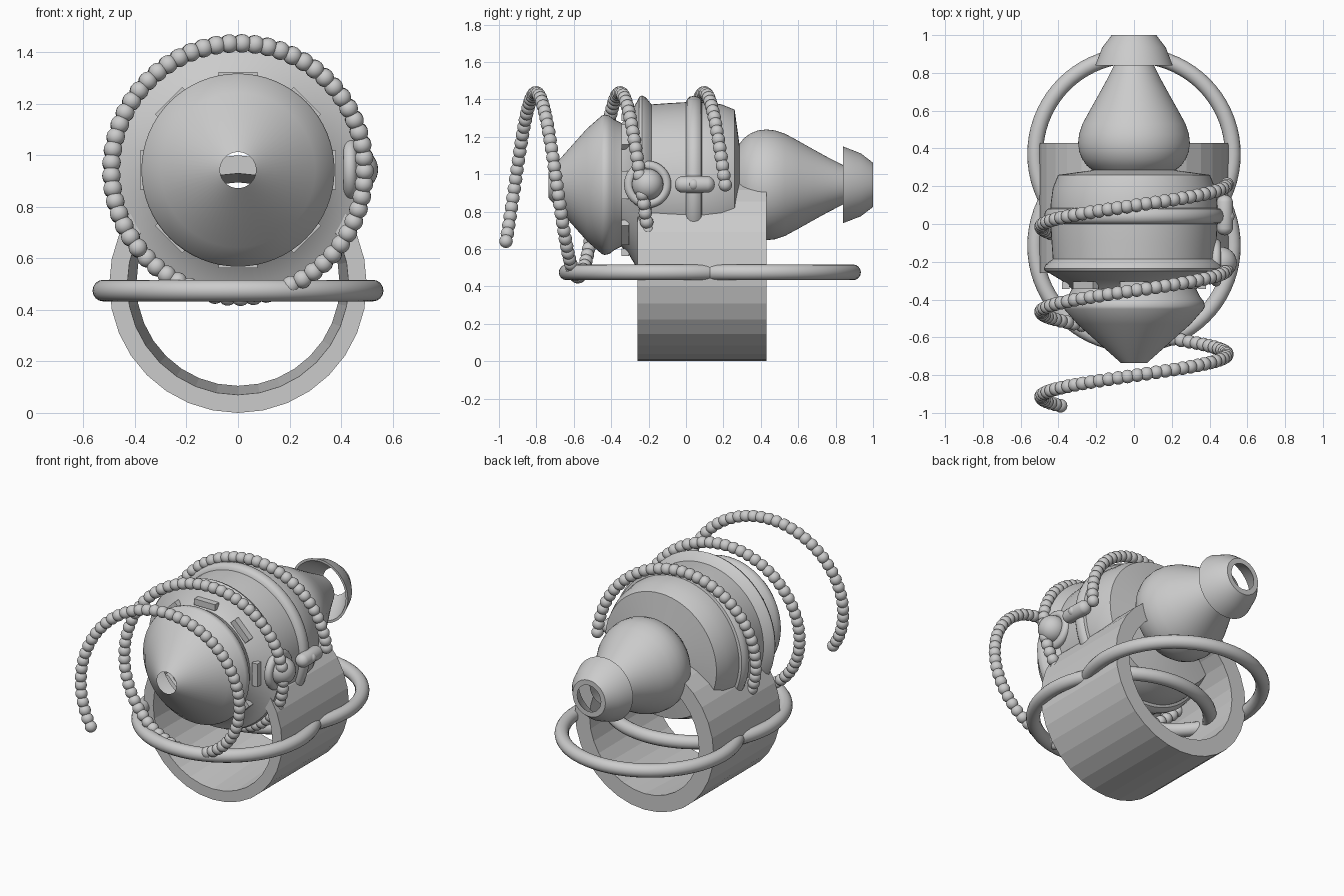
import bpy, bmesh, math
from mathutils import Matrix, Vector

if "Cube" in bpy.data.objects:
    bpy.data.objects.remove(bpy.data.objects["Cube"])

CZ = 0.943  # height of the body axis


def finish(bm, name, smooth=True, angle=35):
    bmesh.ops.recalc_face_normals(bm, faces=bm.faces[:])
    me = bpy.data.meshes.new(name)
    bm.to_mesh(me)
    bm.free()
    ob = bpy.data.objects.new(name, me)
    bpy.context.collection.objects.link(ob)
    if smooth:
        bpy.ops.object.select_all(action='DESELECT')
        ob.select_set(True)
        bpy.context.view_layer.objects.active = ob
        bpy.ops.object.shade_smooth_by_angle(angle=math.radians(angle))
    return ob


def lathe(name, profile, sides=64, z=CZ, closed=False, smooth=True):
    """Spin (y, radius) points around the y axis at height z."""
    bm = bmesh.new()
    rings = []
    for y, r in profile:
        rings.append([bm.verts.new((r * math.sin(2 * math.pi * i / sides), y,
                                    z - r * math.cos(2 * math.pi * i / sides)))
                      for i in range(sides)])
    pairs = list(zip(rings, rings[1:]))
    if closed:
        pairs.append((rings[-1], rings[0]))
    for a, b in pairs:
        for i in range(sides):
            j = (i + 1) % sides
            bm.faces.new((a[i], a[j], b[j], b[i]))
    return finish(bm, name, smooth)


def torus(name, loc, rot, major, minor, seg=72):
    bpy.ops.mesh.primitive_torus_add(location=loc, rotation=rot, major_radius=major,
                                     minor_radius=minor, major_segments=seg, minor_segments=16)
    ob = bpy.context.object
    ob.name = name
    bpy.ops.object.shade_smooth()
    return ob


def ball(name, loc, r):
    bm = bmesh.new()
    bmesh.ops.create_uvsphere(bm, u_segments=32, v_segments=16, radius=r,
                              matrix=Matrix.Translation(loc))
    return finish(bm, name, angle=60)


# Main shell: nose cone, neck, flange and barrel
lathe("body", [(-0.735, 0.07), (-0.53, 0.30), (-0.45, 0.37), (-0.435, 0.375), (-0.41, 0.37),
               (-0.385, 0.35), (-0.345, 0.33), (-0.31, 0.365), (-0.265, 0.44), (-0.25, 0.47),
               (-0.235, 0.478), (-0.215, 0.468), (-0.185, 0.43), (-0.10, 0.436), (0.0, 0.442),
               (0.10, 0.442), (0.19, 0.43), (0.26, 0.402), (0.288, 0.20)])

# Raised band around the barrel
lathe("barrel_band", [(0.0, 0.44), (0.005, 0.458), (0.02, 0.471), (0.042, 0.476),
                      (0.064, 0.471), (0.08, 0.458), (0.085, 0.44)])

# Rear bulb and open nozzle
lathe("rear_bulb", [(0.275, 0.205), (0.31, 0.25), (0.345, 0.275), (0.385, 0.291), (0.43, 0.296),
                    (0.475, 0.291), (0.53, 0.273), (0.60, 0.235), (0.68, 0.19), (0.76, 0.146),
                    (0.85, 0.10)])
lathe("rear_nozzle", [(0.84, 0.205), (0.935, 0.168), (1.0, 0.118), (1.0, 0.085),
                      (0.93, 0.14), (0.84, 0.19)], closed=True)

# Faceted tube stand, its bore narrowing to the rear
lathe("tube_stand", [(-0.26, 0.5), (0.43, 0.5), (0.43, 0.395), (-0.26, 0.43)],
      sides=32, z=0.5, closed=True, smooth=False)

# Two overlapping horizontal rings
for name, y in (("front_ring", -0.115), ("rear_ring", 0.37)):
    torus(name, (0, y, 0.475), (0, 0, 0), 0.523, 0.042)

# Eight bars around the neck
bm = bmesh.new()
for i in range(8):
    m = (Matrix.Translation((0, -0.325, CZ)) @ Matrix.Rotation(i * math.pi / 4, 4, 'Y')
         @ Matrix.Translation((0, 0, 0.361)) @ Matrix.Diagonal((0.15, 0.04, 0.04, 1)))
    bmesh.ops.create_cube(bm, size=1, matrix=m)
finish(bm, "neck_bars", smooth=False)

# Bead chain spiralling around the body
bm = bmesh.new()
count, turns = 160, 2.605
for i in range(count):
    t = turns * i / (count - 1)
    a = 2 * math.pi * t
    p = Vector((0.492 * math.cos(a), 0.21 - 0.45 * t, CZ + 0.492 * math.sin(a)))
    bmesh.ops.create_icosphere(bm, subdivisions=3, radius=0.036, matrix=Matrix.Translation(p))
finish(bm, "bead_spiral", angle=60)

# Side knob with collar
torus("knob_collar", (0.435, -0.205, 0.945), (0, math.pi / 2, 0), 0.10, 0.026, 48)
ball("side_knob", (0.46, -0.205, 0.945), 0.084)

# Side latch: a capsule with a small button
bm = bmesh.new()
bmesh.ops.create_uvsphere(bm, u_segments=24, v_segments=16, radius=0.045,
                          matrix=Matrix.Rotation(math.pi / 2, 4, 'X'))
for v in bm.verts:
    if abs(v.co.y) > 1e-4:
        v.co.y += math.copysign(0.062, v.co.y)
bmesh.ops.translate(bm, verts=bm.verts[:], vec=(0.48, 0.047, 0.945))
finish(bm, "side_latch", angle=60)
ball("latch_button", (0.50, 0.04, 0.945), 0.032)
